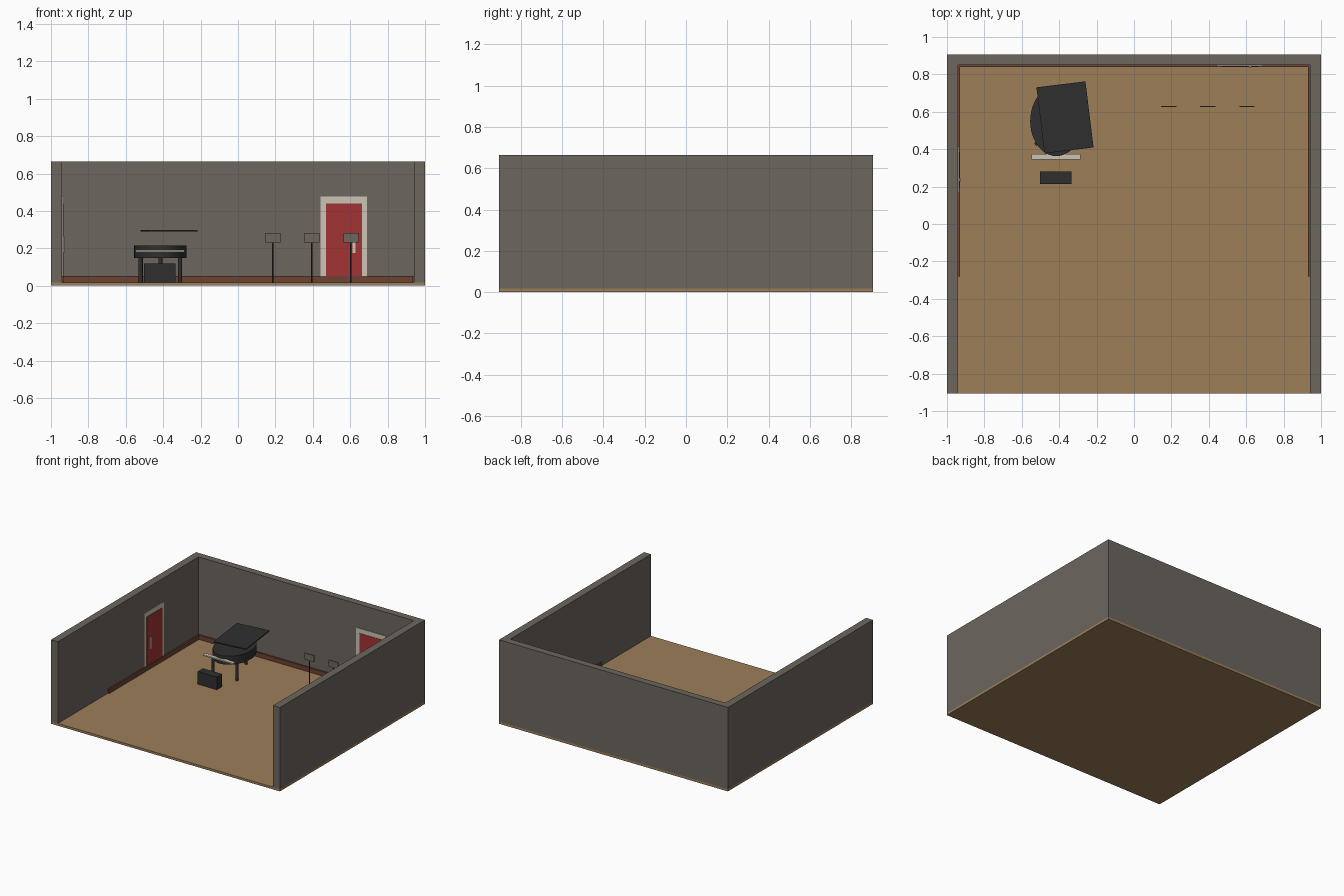
import bpy, bmesh, math

if "Cube" in bpy.data.objects:
    bpy.data.objects.remove(bpy.data.objects["Cube"])


def mat(name, r, g, b):
    m = bpy.data.materials.new(name)
    lin = [((c / 255 + 0.055) / 1.055) ** 2.4 for c in (r, g, b)]
    m.diffuse_color = (*lin, 1)
    m.use_nodes = True
    m.node_tree.nodes["Principled BSDF"].inputs["Base Color"].default_value = m.diffuse_color
    return m


GREY = mat("wall grey", 108, 102, 94)
TAN = mat("wood tan", 156, 126, 89)
BROWN = mat("baseboard brown", 108, 66, 52)
RED = mat("door red", 162, 52, 53)
CREAM = mat("trim cream", 204, 197, 180)
BLACK = mat("piano black", 47, 47, 48)


def box(name, material, x, y, z, turn=0):
    """Box from (min, max) ranges, optionally turned about its own z axis."""
    bpy.ops.mesh.primitive_cube_add(size=1)
    o = bpy.context.object
    o.name = name
    for v in o.data.vertices:
        for i, r in enumerate((x, y, z)):
            v.co[i] *= r[1] - r[0]
    o.location = [(r[0] + r[1]) / 2 for r in (x, y, z)]
    o.rotation_euler.z = turn
    o.data.materials.append(material)
    return o


def cylinder(name, material, x, y, z, rx, ry, sides):
    bpy.ops.mesh.primitive_cylinder_add(vertices=sides, radius=1, depth=1)
    o = bpy.context.object
    o.name = name
    for v in o.data.vertices:
        v.co.x *= rx
        v.co.y *= ry
        v.co.z *= z[1] - z[0]
    o.location = (x, y, (z[0] + z[1]) / 2)
    o.data.materials.append(material)
    bpy.ops.object.shade_smooth_by_angle(angle=math.radians(35))
    return o


FLOOR, TOP, IN, BACK = 0.018, 0.663, 0.94, 0.85

# Floor slab
box("floor", TAN, (-1, 1), (-0.905, 0.905), (0, FLOOR))

# Three walls as one U-shaped extrusion, open at the front
outline = [(-1, -0.905), (-IN, -0.905), (-IN, BACK), (IN, BACK),
           (IN, -0.905), (1, -0.905), (1, 0.905), (-1, 0.905)]
bm = bmesh.new()
face = bm.faces.new([bm.verts.new((x, y, FLOOR)) for x, y in outline])
ext = bmesh.ops.extrude_face_region(bm, geom=[face])["geom"]
bmesh.ops.translate(bm, vec=(0, 0, TOP - FLOOR),
                    verts=[g for g in ext if isinstance(g, bmesh.types.BMVert)])
bmesh.ops.recalc_face_normals(bm, faces=bm.faces)
mesh = bpy.data.meshes.new("walls")
bm.to_mesh(mesh)
bm.free()
mesh.materials.append(GREY)
bpy.context.collection.objects.link(bpy.data.objects.new("walls", mesh))

# Baseboards along the back and the rear part of the sides
box("baseboard_back", BROWN, (-IN, IN), (BACK - 0.011, BACK), (FLOOR, 0.053))
for side, s in (("left", -1), ("right", 1)):
    box("baseboard_" + side, BROWN, sorted((s * IN, s * (IN - 0.011))),
        (-0.28, BACK), (FLOOR, 0.053))

# Doors: plates layered on the wall (frame, leaf, handle)
for part, m, across, z, depth in (
        ("frame", CREAM, (-0.125, 0.125), (FLOOR, 0.477), 0.005),
        ("leaf", RED, (-0.096, 0.096), (FLOOR, 0.44), 0.008),
        ("handle", CREAM, (0.045, 0.063), (0.175, 0.267), 0.013)):
    box("back_door_" + part, m, [0.566 + a for a in across],
        (BACK - depth, BACK), z)
    box("left_door_" + part, m, (-IN, -IN + depth),
        sorted(0.29 - a for a in across), z)

# Grand piano: oval body, raised lid, keyboard, three legs
PX, PY = -0.415, 0.55
cylinder("piano_body", BLACK, PX, PY, (0.147, 0.214), 0.14, 0.187, 48)
box("piano_lid", BLACK, (-0.501, -0.237), (0.392, 0.748), (0.29, 0.298),
    math.radians(7))
box("piano_keyboard", CREAM, (-0.548, -0.286), (0.345, 0.375), (0.18, 0.19))
for i, (dx, dy) in enumerate(((-0.105, -0.12), (0.105, -0.12), (0, 0.145))):
    cylinder(f"piano_leg_{i + 1}", BLACK, PX + dx, PY + dy, (FLOOR, 0.15),
             0.011, 0.011, 16)

# Piano bench
box("piano_bench", BLACK, (-0.503, -0.334), (0.214, 0.28), (FLOOR, 0.118))

# Music stands
for i, x in enumerate((0.185, 0.395, 0.604)):
    cylinder(f"stand_pole_{i + 1}", BLACK, x, 0.628, (FLOOR, 0.231),
             0.004, 0.004, 8)
    box(f"stand_plate_{i + 1}", GREY, (x - 0.041, x + 0.041),
        (0.625, 0.631), (0.23, 0.282))
